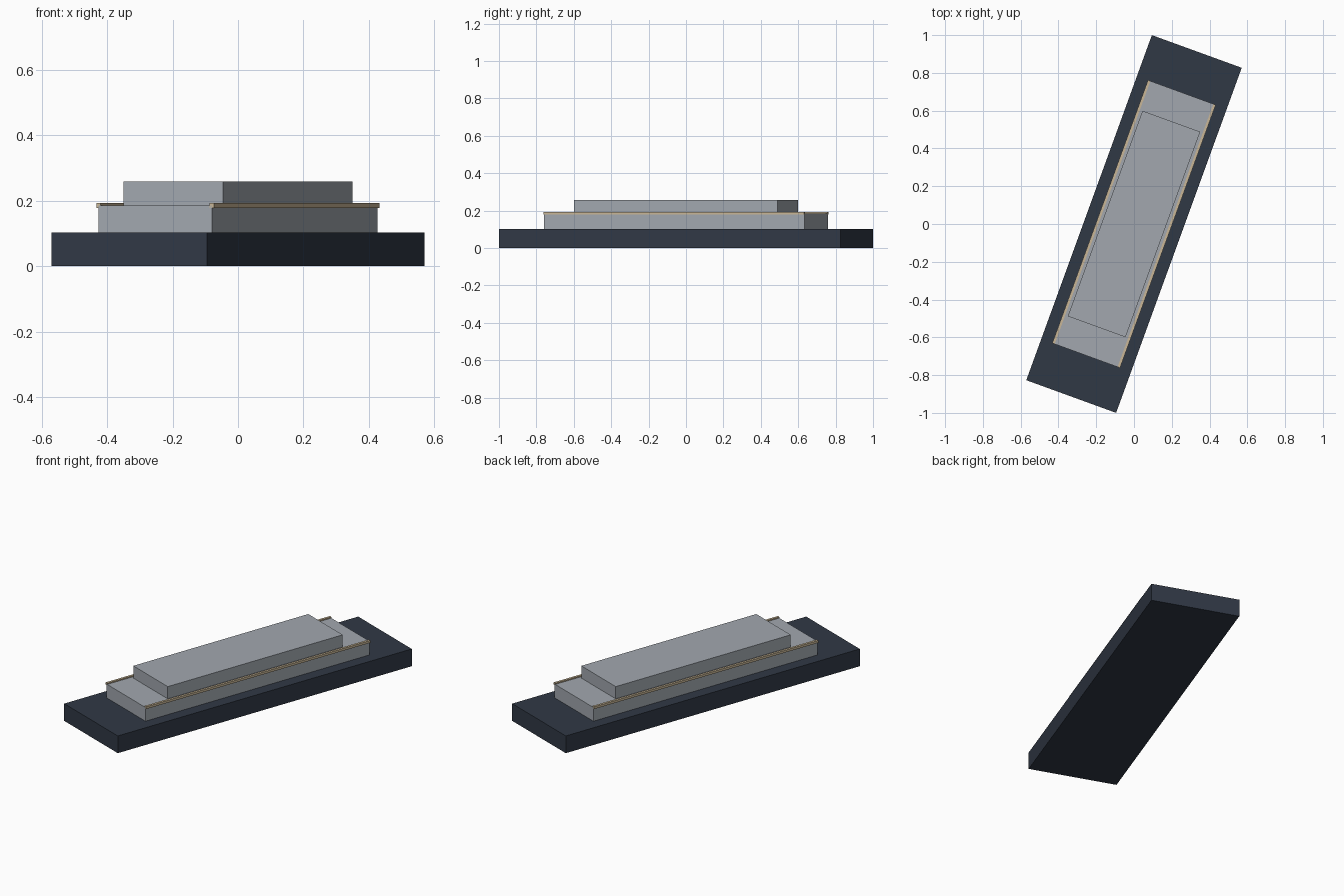
import bpy
from math import radians
from mathutils import Matrix

if "Cube" in bpy.data.objects:
    bpy.data.objects.remove(bpy.data.objects["Cube"])

ROT = Matrix.Rotation(radians(-20), 4, 'Z')


def material(name, rgb):
    m = bpy.data.materials.new(name)
    m.diffuse_color = (*rgb, 1)
    m.use_nodes = True
    m.node_tree.nodes["Principled BSDF"].inputs["Base Color"].default_value = m.diffuse_color
    return m


def block(name, width, length, z0, z1, mat, x=0):
    bpy.ops.mesh.primitive_cube_add(size=1)
    o = bpy.context.object
    o.name = name
    o.data.transform(ROT @ Matrix.Translation((x, 0, (z0 + z1) / 2))
                     @ Matrix.Diagonal((width, length, z1 - z0, 1)))
    o.data.materials.append(mat)
    return o


navy = material("navy", (0.03, 0.04, 0.06))
grey = material("grey", (0.36, 0.39, 0.43))
tan = material("tan", (0.58, 0.47, 0.31))

# Stepped blocks
block("base", 0.506, 1.944, 0, 0.103, navy)
block("lower_deck", 0.369, 1.482, 0.103, 0.185, grey)
block("upper_deck", 0.325, 1.157, 0.185, 0.258, grey)

# Trim rails along both long edges of the lower deck
for side, x in (("left", -0.184), ("right", 0.184)):
    block(side + "_trim", 0.014, 1.482, 0.178, 0.192, tan, x)
